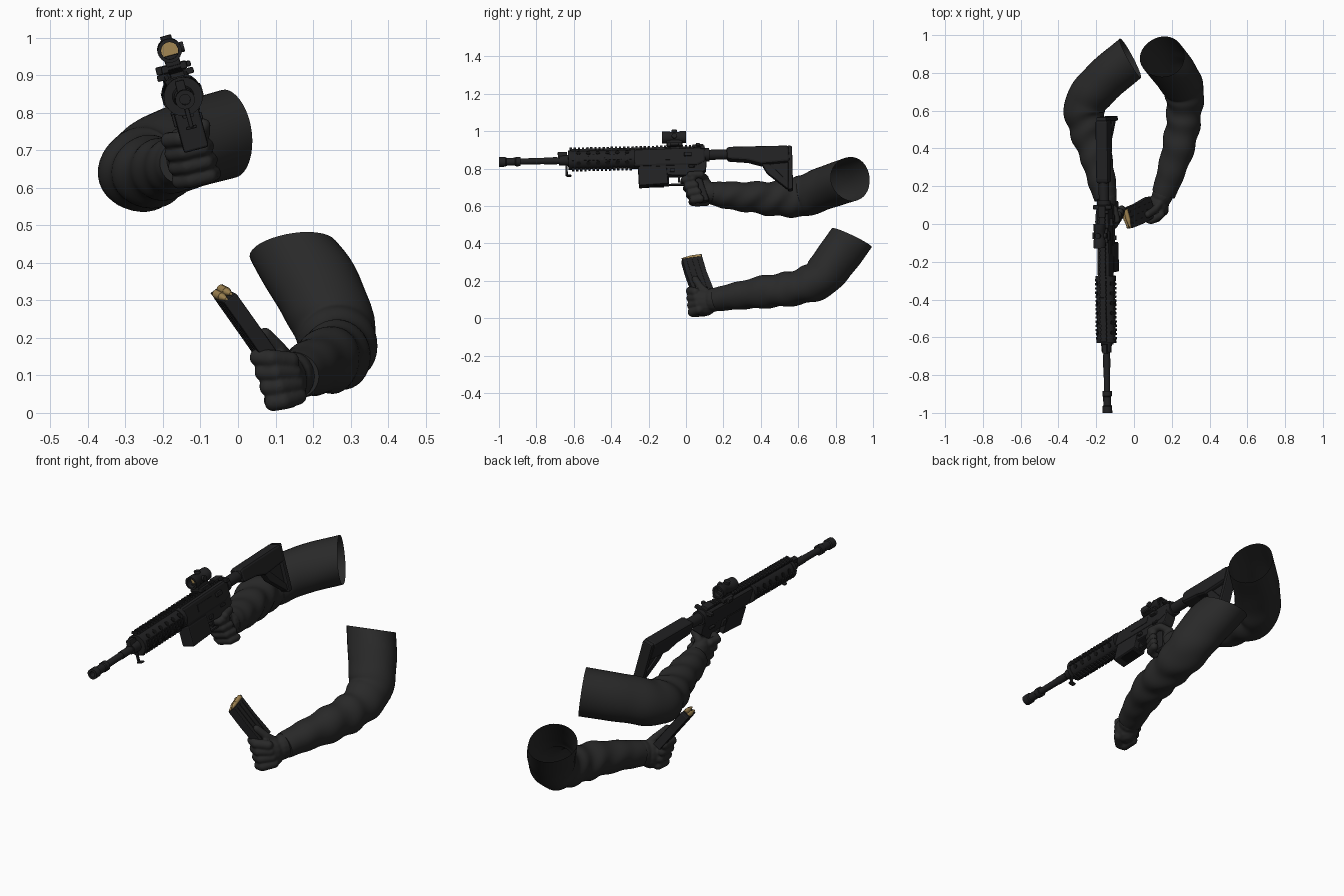
import bpy, bmesh, math
from mathutils import Vector, Matrix

if "Cube" in bpy.data.objects:
    bpy.data.objects.remove(bpy.data.objects["Cube"])

def mat(name, c):
    m = bpy.data.materials.new(name)
    m.diffuse_color = (*c, 1)
    m.use_nodes = True
    m.node_tree.nodes["Principled BSDF"].inputs["Base Color"].default_value = m.diffuse_color
    return m
CLOTH = mat("dark_cloth", (.022, .022, .022))
METAL = mat("gun_black", (.015, .015, .016))
DARK = mat("deep_black", (.006, .006, .006))
BRASS = mat("brass", (.38, .25, .09))

# gun frame: u sideways, v along the barrel (+ is rear), w up; origin on the bore
G = (Matrix.Translation((-.154, 0, .857)) @ Matrix.Rotation(.013, 4, 'Z')
     @ Matrix.Rotation(.022, 4, 'X') @ Matrix.Rotation(math.radians(-15), 4, 'Y'))
# magazine frame: origin at its feed end
A = Vector((-.145, -.065, .205)).normalized()
W = Vector((-.04, .105, .03))
W = (W - A * W.dot(A)).normalized()
U = W.cross(A)
M = Matrix((U, W, A)).transposed().to_4x4()
M.translation = (-.036, .03, .314)

def finish(bm, name, m, frame=None, smooth=0, bevel=0):
    bmesh.ops.recalc_face_normals(bm, faces=bm.faces)
    me = bpy.data.meshes.new(name)
    bm.to_mesh(me)
    bm.free()
    me.materials.append(m)
    if frame is not None:
        me.transform(frame)
    ob = bpy.data.objects.new(name, me)
    bpy.context.collection.objects.link(ob)
    if bevel:
        b = ob.modifiers.new("bevel", 'BEVEL')
        b.width, b.segments = bevel, 2
    if smooth:
        bpy.ops.object.select_all(action='DESELECT')
        ob.select_set(True)
        bpy.context.view_layer.objects.active = ob
        bpy.ops.object.shade_smooth_by_angle(angle=math.radians(smooth))
    return ob

def boxes(name, items, m=METAL, frame=G, bevel=0):
    bm = bmesh.new()
    for c, s in items:
        bmesh.ops.create_cube(bm, size=1, matrix=Matrix.Translation(c) @ Matrix.Diagonal((*s, 1)))
    return finish(bm, name, m, frame, bevel=bevel)

def rods(name, items, m=METAL, frame=G, n=24):
    """cylinders from p to q with end radii r1, r2"""
    bm = bmesh.new()
    for p, q, r1, r2 in items:
        p, q = Vector(p), Vector(q)
        d = q - p
        mt = Matrix.Translation((p + q) / 2) @ d.to_track_quat('Z', 'Y').to_matrix().to_4x4()
        bmesh.ops.create_cone(bm, cap_ends=True, segments=n, radius1=r1, radius2=r2, depth=d.length, matrix=mt)
    return finish(bm, name, m, frame, smooth=35)

def plate(name, prof, half, m=METAL, frame=G, bevel=.006, u=0):
    bm = bmesh.new()
    f = bm.faces.new([bm.verts.new((u - half, v, w)) for v, w in prof])
    r = bmesh.ops.extrude_face_region(bm, geom=[f])
    bmesh.ops.translate(bm, vec=(2 * half, 0, 0), verts=[x for x in r['geom'] if isinstance(x, bmesh.types.BMVert)])
    return finish(bm, name, m, frame, bevel=bevel)

def ring_tube(name, prof, w, n=24):
    """lathe a closed (radius, v) profile about the line at height w"""
    bm = bmesh.new()
    rows = [[bm.verts.new((r * math.cos(2 * math.pi * k / n), v, w + r * math.sin(2 * math.pi * k / n)))
             for k in range(n)] for r, v in prof]
    for a, b in zip(rows, rows[1:] + rows[:1]):
        for k in range(n):
            bm.faces.new((a[k], a[(k + 1) % n], b[(k + 1) % n], b[k]))
    return finish(bm, name, METAL, G, smooth=35)

# ---- barrel and muzzle
ring_tube("muzzle_device", [(.014, -1), (.026, -1), (.026, -.965), (.021, -.96), (.021, -.915), (.025, -.91),
                            (.025, -.885), (.014, -.885)], 0)
rods("barrel", [((0, -.93, 0), (0, -.6, 0), .016, .018), ((0, -.76, 0), (0, -.69, 0), .019, .019),
                ((0, -.68, 0), (0, -.62, 0), .025, .03)])
boxes("gas_block", [((0, -.66, .025), (.025, .05, .04)), ((0, -.64, -.055), (.012, .012, .06)),
                    ((0, -.628, -.085), (.03, .025, .008))], bevel=.003)

# ---- handguard with four rails and vents
rods("handguard", [((0, -.625, 0), (0, -.28, 0), .050, .050)], n=16)
rods("handguard_caps", [((0, -.63, 0), (0, -.61, 0), .052, .052), ((0, -.30, 0), (0, -.275, 0), .054, .054)])
teeth = [((0, -.615 + i * .022, .06), (.036, .012, .012)) for i in range(33)]
for i in range(15):
    v = -.605 + i * .022
    teeth += [((s * .049, v, 0), (.01, .012, .03)) for s in (-1, 1)] + [((0, v, -.052), (.03, .012, .012))]
boxes("rail_teeth", teeth + [((0, -.26, .049), (.028, .71, .02))])
vents = []
for i in range(6):
    for a in (35, 145, 215, 325):
        d = Vector((math.cos(math.radians(a)), 0, math.sin(math.radians(a))))
        c = Vector((0, -.575 + i * .052, 0))
        vents.append((c + d * .045, c + d * .0515, .012, .012))
rods("handguard_vents", vents, DARK, n=12)

# ---- receiver
plate("upper_receiver", [(-.285, .045), (.105, .05), (.105, -.03), (.06, -.05), (-.285, -.05)], .034, bevel=.012)
plate("lower_receiver", [(-.25, -.04), (.11, -.02), (.105, -.075), (.06, -.105), (-.1, -.1), (-.10, -.14),
                         (-.25, -.148)], .029)
plate("magazine_well", [(-.258, -.05), (-.105, -.05), (-.098, -.148), (-.255, -.156)], .034)
boxes("magazine_well_opening", [((0, -.177, -.151), (.045, .11, .006))], DARK)
boxes("ejection_port", [((.033, -.10, .0), (.006, .12, .035))])
boxes("receiver_controls", [((.033, -.075, -.075), (.014, .025, .02)), ((-.033, -.075, -.07), (.014, .03, .035)),
                            ((-.033, .03, -.055), (.014, .04, .012)), ((.033, .03, -.055), (.012, .035, .012)),
                            ((0, .09, .045), (.10, .022, .016)), ((.04, .01, .01), (.018, .04, .02))], bevel=.003)
boxes("trigger_guard", [((0, -.05, -.148), (.02, .11, .008)), ((0, -.1, -.13), (.02, .01, .045)),
                        ((0, -.04, -.115), (.01, .012, .04))])
plate("pistol_grip", [(.0, -.09), (.075, -.09), (.12, -.24), (.06, -.25), (.02, -.17)], .022, bevel=.01, u=-.008)
boxes("rear_sight", [((0, .065, .062), (.04, .06, .016)), ((.028, .065, .064), (.018, .02, .016))], bevel=.004)

# ---- optic: hollow hood with a deep-set lens
ring_tube("optic_hood", [(.023, -.125), (.032, -.125), (.032, -.085), (.029, -.08), (.029, -.035), (.032, -.03),
                         (.032, .003), (.023, .003)], .115)
rods("optic_knobs", [((0, -.06, .14), (0, -.06, .155), .015, .015), ((.025, -.06, .115), (.04, -.06, .115), .014, .014)])
rods("optic_lens", [((0, -.09, .115), (0, -.083, .115), .0235, .0235)], BRASS)
rods("optic_rear_glass", [((0, -.04, .115), (0, -.033, .115), .0235, .0235)])
boxes("optic_mount", [((0, -.06, .087), (.04, .085, .03)), ((0, -.06, .068), (.07, .08, .02)),
                      ((-.04, -.06, .068), (.018, .035, .022)), ((.04, -.06, .068), (.012, .05, .015))], bevel=.004)

# ---- stock
rods("buffer_tube", [((0, .1, .014), (0, .3, .014), .027, .027), ((0, .10, .014), (0, .125, .014), .036, .036)])
plate("stock_body", [(.215, .045), (.24, .05), (.55, .05), (.555, -.04), (.40, -.05), (.33, -.03), (.22, -.02)], .034, bevel=.012)
plate("stock_strut", [(.40, -.04), (.44, -.04), (.545, -.15), (.555, -.185), (.535, -.185), (.43, -.095)], .018)
plate("stock_web", [(.43, -.04), (.555, -.03), (.555, -.17)], .009, bevel=0)
plate("butt_pad", [(.545, .051), (.568, .047), (.568, -.19), (.542, -.195)], .028)

# ---- loose magazine with cartridges
plate("loose_magazine", [(-.056, 0), (.056, 0), (.054, -.1), (.062, -.22), (-.052, -.225), (-.058, -.1)], .021, frame=M, bevel=.004)
boxes("magazine_ribs", [((s * .021, v, -.11), (.005, .008, .2)) for s in (-1, 1) for v in (-.03, 0, .03)], frame=M)
boxes("magazine_back_wall", [((0, .053, .006), (.04, .006, .014))], frame=M)
rods("cartridges", [((s * .009, -.01, h), (s * .009, .05, h), .012, .012) for s, h in ((1, .006), (-1, .002))]
     + [((s * .009, -.054, h), (s * .009, -.01, h), .004, .011) for s, h in ((1, .006), (-1, .002))], BRASS, M, 12)

# ---- hands: capsules fused by a remesh
def hand(name, chains, palms, frame, soft):
    bm = bmesh.new()
    def ball(c, s):
        bmesh.ops.create_uvsphere(bm, u_segments=14, v_segments=8, radius=1,
                                  matrix=Matrix.Translation(c) @ Matrix.Diagonal((*s, 1)))
    for pts, r in chains:
        for a, b in zip(pts, pts[1:]):
            for k in range(7):
                ball(Vector(a).lerp(Vector(b), k / 6), (r, r, r))
    for c, s in palms:
        ball(c, s)
    ob = finish(bm, name, CLOTH, frame)
    rm = ob.modifiers.new("fuse", 'REMESH')
    rm.mode, rm.voxel_size, rm.use_smooth_shade = 'VOXEL', .005, True
    sm = ob.modifiers.new("soften", 'SMOOTH')
    sm.iterations = soft

ch = []
for i in range(4):
    w, dv = -.118 - i * .038, i * .014
    ch.append(([(-.06, .06 + dv, w), (-.064, .008 + dv, w), (-.035, -.014 + dv, w - .004),
                (.018, -.008 + dv, w - .006), (.03, .03 + dv, w - .004)], .021))
ch.append(([(-.02, .10, -.11), (.025, .075, -.10), (.036, .02, -.105)], .02))
hand("grip_hand", ch, [((-.035, .085, -.17), (.045, .06, .075)), ((-.035, .13, -.185), (.05, .06, .055))], G, 4)

ch = []
for i in range(4):
    t = i / 3
    ch.append(([(.14 + .02 * t, .05 + .02 * t, .14 - .095 * t), (.09 + .03 * t, .022 + .01 * t, .145 - .113 * t),
                (.054 + .04 * t, .04, .148 - .12 * t), (.056 + .036 * t, .1, .148 - .115 * t)], .024))
ch.append(([(.145, .12, .13), (.11, .075, .17), (.072, .05, .208)], .02))
hand("magazine_hand", ch, [((.13, .10, .083), (.056, .07, .073)), ((.15, .15, .098), (.056, .06, .064))], None, 6)

# ---- sleeves: swept rings with cloth folds, open at the shoulder
def sleeve(name, pts, end_dir, phase):
    P = [Vector(p) for p in pts]
    P = [P[0] * 2 - P[1]] + P + [P[-1] * 2 - P[-2]]
    path = []
    for i in range(1, len(P) - 2):
        for k in range(10):
            t = k / 10
            a, b, c, d = P[i - 1:i + 3]
            path.append(.5 * (2 * b + (c - a) * t + (2 * a - 5 * b + 4 * c - d) * t * t + (3 * b - a - 3 * c + d) * t ** 3))
    path.append(P[-2])
    bm = bmesh.new()
    prev, n, seg = None, len(path), 36
    side = Vector((1, 0, 0))
    for j, p in enumerate(path):
        f = j / (n - 1)
        d = path[min(j + 1, n - 1)] - path[max(j - 1, 0)]
        d = Vector(d[:3]).normalized()
        d = d.lerp(Vector(end_dir).normalized(), max(0, (f - .85) / .15)).normalized()
        side = (side - d * side.dot(d)).normalized()
        up = d.cross(side)
        fold = .06 * math.exp(-((f - .42) / .27) ** 2)
        ring = []
        for k in range(seg):
            a = 2 * math.pi * k / seg
            r = p[3] * (1 + fold * math.sin(f * 44 + 1.6 * math.sin(a + phase) + math.sin(2 * a))
                        + .02 * math.sin(3 * a + f * 9 + phase))
            ring.append(bm.verts.new(Vector(p[:3]) + side * r * math.cos(a) + up * r * math.sin(a)))
        if prev:
            for k in range(seg):
                bm.faces.new((prev[k], prev[(k + 1) % seg], ring[(k + 1) % seg], ring[k]))
        else:
            bm.faces.new(ring)
        prev = ring
    finish(bm, name, CLOTH, smooth=60)

sleeve("grip_arm_sleeve", [(-.15, .135, .668, .06), (-.168, .21, .658, .072), (-.20, .35, .648, .082),
                           (-.243, .50, .640, .096), (-.258, .63, .652, .11), (-.165, .755, .70, .115),
                           (-.020, .88, .745, .118)], (.87, .47, .12), 0)
sleeve("magazine_arm_sleeve", [(.155, .16, .1, .063), (.195, .27, .120, .073), (.243, .43, .142, .087),
                               (.265, .58, .160, .092), (.262, .71, .208, .106), (.218, .80, .315, .115),
                               (.15, .885, .430, .118)], (-.12, .42, .89), 2)
